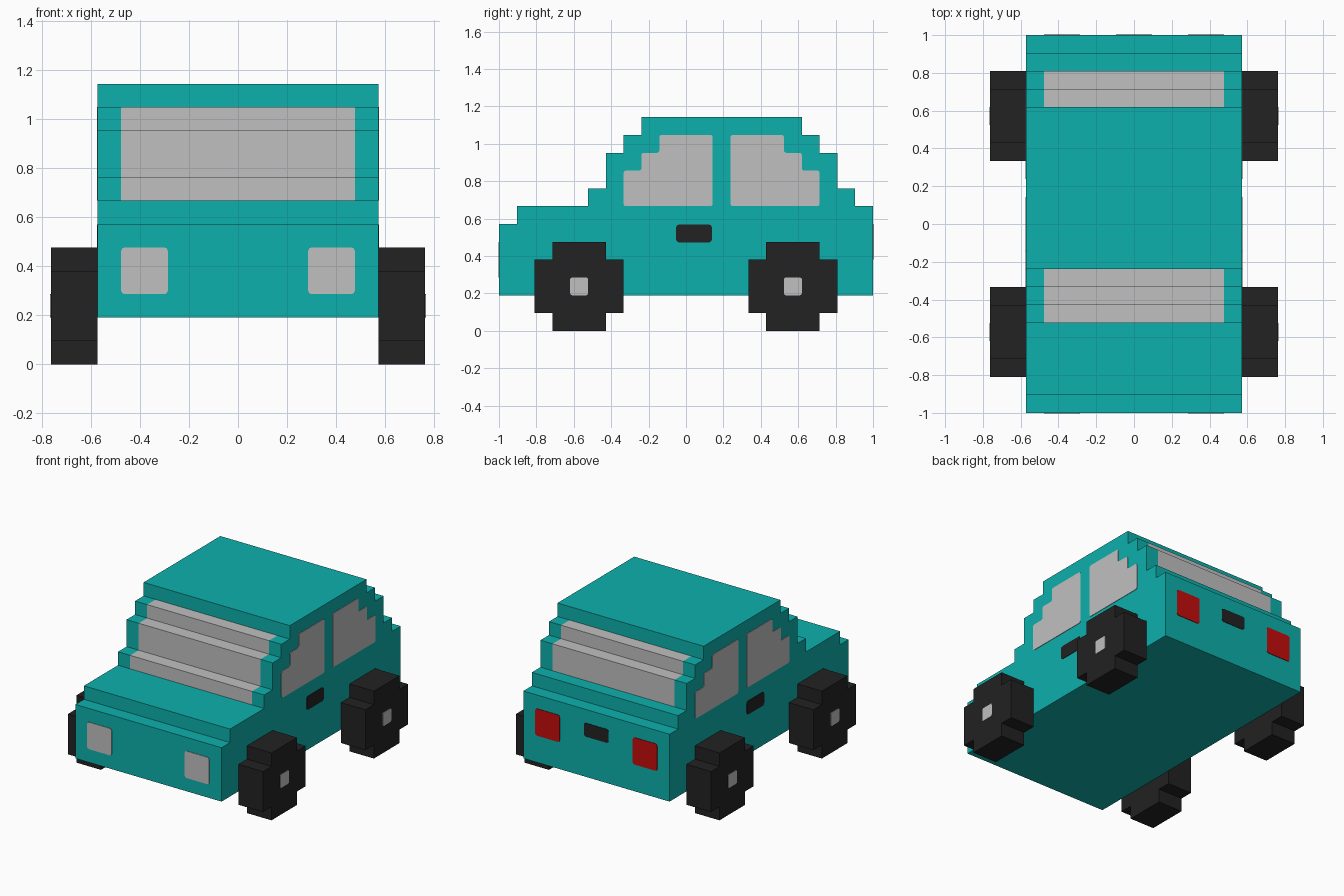
import bpy
import bmesh
from mathutils import Vector

if "Cube" in bpy.data.objects:
    bpy.data.objects.remove(bpy.data.objects["Cube"], do_unlink=True)

U = 2 / 21          # one block
HALF = 6            # half body width in blocks
PLATE = 0.04        # plate thickness in blocks


def material(name, rgb):
    m = bpy.data.materials.new(name)
    m.use_nodes = True
    m.diffuse_color = (*rgb, 1)
    bsdf = m.node_tree.nodes["Principled BSDF"]
    bsdf.inputs["Base Color"].default_value = (*rgb, 1)
    bsdf.inputs["Roughness"].default_value = 0.8
    return m


TEAL = material("teal paint", (0.004, 0.434, 0.413))
GLASS = material("light grey", (0.527, 0.527, 0.527))
BLACK = material("black rubber", (0.016, 0.016, 0.016))
RED = material("red lamp", (0.546, 0.004, 0.004))


def side(a, b, d):
    """Outline in y, z; depth along x. y counts blocks from the nose."""
    return Vector((d * U, a * U - 1, b * U))


def end(a, b, d):
    """Outline in x, z; depth along y."""
    return Vector((a * U, d * U - 1, b * U))


def finish(name, bm, mats):
    bmesh.ops.recalc_face_normals(bm, faces=bm.faces)
    mesh = bpy.data.meshes.new(name)
    bm.to_mesh(mesh)
    bm.free()
    for m in mats:
        mesh.materials.append(m)
    ob = bpy.data.objects.new(name, mesh)
    bpy.context.scene.collection.objects.link(ob)
    return ob


def prism(name, pts, place, d0, d1, mat, corner=0.0):
    """Extrude an outline from depth d0 to d1, with optional rounded corners."""
    bm = bmesh.new()
    face = bm.faces.new([bm.verts.new(place(a, b, d0)) for a, b in pts])
    if corner:
        bmesh.ops.bevel(bm, geom=list(bm.verts), offset=corner * U, segments=2,
                        profile=0.5, affect='VERTICES')
        face = bm.faces[:][0]
    new = bmesh.ops.extrude_face_region(bm, geom=[face], use_keep_orig=True)
    verts = [g for g in new["geom"] if isinstance(g, bmesh.types.BMVert)]
    bmesh.ops.translate(bm, verts=verts, vec=place(0, 0, d1) - place(0, 0, d0))
    return finish(name, bm, [mat])


def rect(a0, b0, a1, b1):
    return [(a0, b0), (a1, b0), (a1, b1), (a0, b1)]


# Body: stepped profile swept across the width; the middle strip of the
# steps between bonnet, roof and boot becomes the windscreens
profile = [(0, 2), (0, 6), (1, 6), (1, 7), (5, 7), (5, 8), (6, 8), (6, 10),
           (7, 10), (7, 11), (8, 11), (8, 12), (17, 12), (17, 11), (18, 11),
           (18, 10), (19, 10), (19, 8), (20, 8), (20, 7), (21, 7), (21, 2)]
bm = bmesh.new()
rings = [[bm.verts.new(side(y, z, x)) for y, z in profile]
         for x in (-HALF, -5, 5, HALF)]
n = len(profile)
for strip in range(3):
    for i in range(n):
        j = (i + 1) % n
        f = bm.faces.new((rings[strip][i], rings[strip][j],
                          rings[strip + 1][j], rings[strip + 1][i]))
        my = (profile[i][0] + profile[j][0]) / 2
        mz = (profile[i][1] + profile[j][1]) / 2
        front = 5 <= my < 8
        rear = 17 < my <= 19
        if strip == 1 and (front or rear) and 7 < mz <= 11:
            f.material_index = 1
bm.faces.new(rings[0])
bm.faces.new(rings[3])
finish("body", bm, [TEAL, GLASS])

# Side details, repeated on both sides
front_window = [(7, 7), (12, 7), (12, 11), (9, 11), (9, 10), (8, 10), (8, 9), (7, 9)]
rear_window = [(25 - y, z) for y, z in front_window]
for label, s in (("left", 1), ("right", -1)):
    skin = (s * HALF, s * (HALF + PLATE))
    prism(f"{label}_front_window", front_window, side, *skin, GLASS, 0.12)
    prism(f"{label}_rear_window", rear_window, side, *skin, GLASS, 0.12)
    prism(f"{label}_door_handle", rect(9.95, 4.97, 11.95, 5.97), side, *skin, BLACK, 0.15)

    # Wheels: a square with its corners notched out, plus a hub plate
    for axle, y in (("front", 2), ("rear", 14)):
        tyre = [(1, 0), (4, 0), (4, 1), (5, 1), (5, 4), (4, 4),
                (4, 5), (1, 5), (1, 4), (0, 4), (0, 1), (1, 1)]
        prism(f"{label}_{axle}_wheel", [(y + a, b) for a, b in tyre], side,
              s * HALF, s * (HALF + 2), BLACK)
        prism(f"{label}_{axle}_hub", rect(y + 2, 2, y + 3, 3), side,
              s * (HALF + 2), s * (HALF + 2 + PLATE), GLASS, 0.1)

    # Lamps
    lo, hi = sorted((s * 3, s * 5))
    prism(f"{label}_headlight", rect(lo, 3, hi, 5), end, 0, -PLATE, GLASS, 0.15)
    prism(f"{label}_tail_light", rect(lo, 4, hi, 6), end, 21, 21 + PLATE, RED, 0.15)

# Boot handle
prism("boot_handle", rect(-1, 5, 1, 6), end, 21, 21 + PLATE, BLACK, 0.15)
